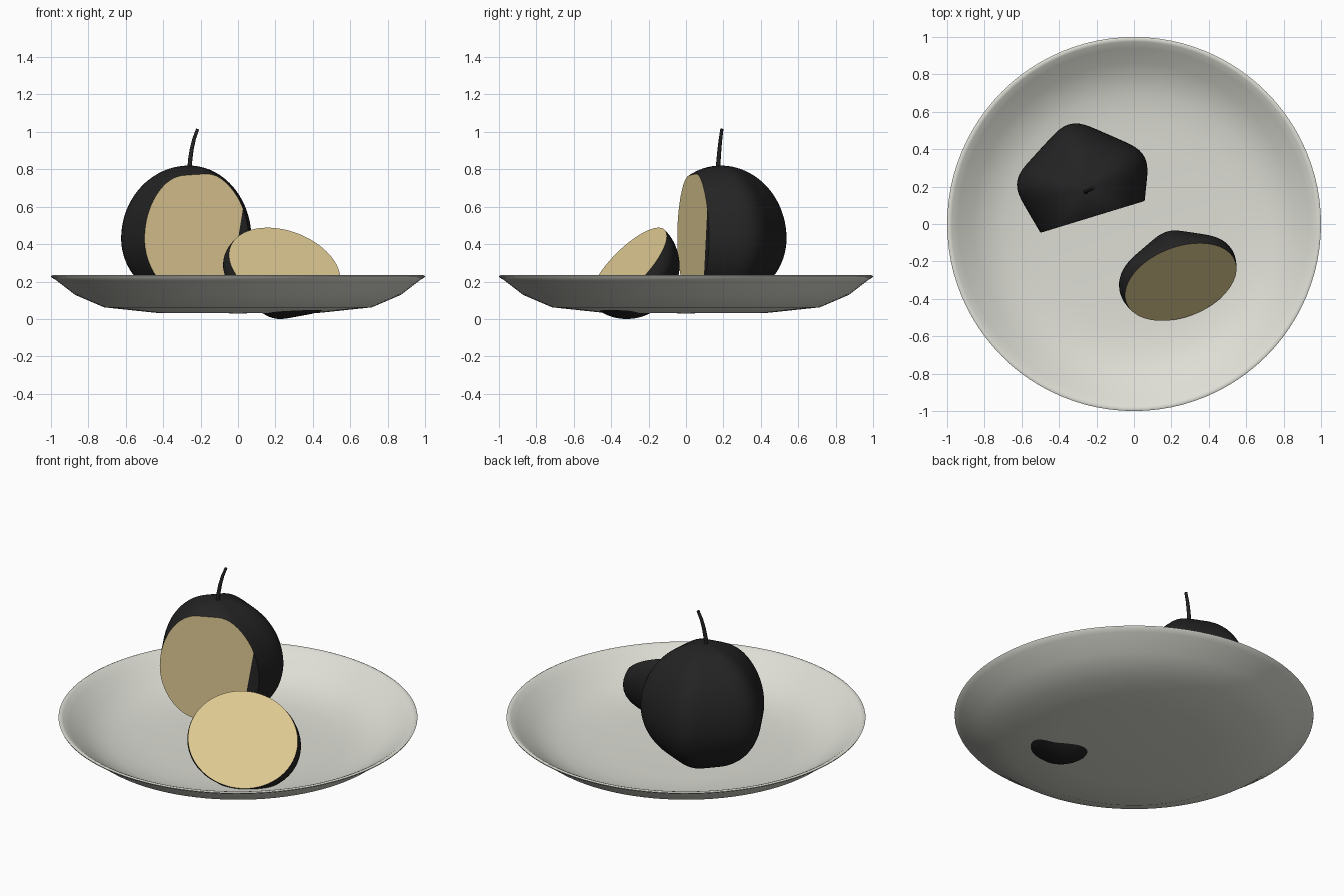
import bpy, bmesh, math
from mathutils import Vector, Matrix

if "Cube" in bpy.data.objects:
    bpy.data.objects.remove(bpy.data.objects["Cube"])


def material(name, rgb):
    m = bpy.data.materials.new(name)
    m.diffuse_color = (*rgb, 1.0)
    m.use_nodes = True
    m.node_tree.nodes["Principled BSDF"].inputs["Base Color"].default_value = m.diffuse_color
    return m


CERAMIC = material("pale_ceramic", (0.73, 0.73, 0.67))
SKIN = material("black_skin", (0.017, 0.017, 0.017))
FLESH = material("cream_flesh", (0.74, 0.59, 0.29))


def finish(bm, name, mats, angle=35):
    bmesh.ops.recalc_face_normals(bm, faces=bm.faces)
    me = bpy.data.meshes.new(name)
    bm.to_mesh(me)
    bm.free()
    for m in mats:
        me.materials.append(m)
    ob = bpy.data.objects.new(name, me)
    bpy.context.collection.objects.link(ob)
    bpy.ops.object.select_all(action='DESELECT')
    bpy.context.view_layer.objects.active = ob
    ob.select_set(True)
    bpy.ops.object.shade_smooth_by_angle(angle=math.radians(angle))
    return ob


def lobed_ball(sx, sy, top, bottom, lobe_deg):
    """Ball with five soft lobes around its upright axis."""
    bm = bmesh.new()
    bmesh.ops.create_uvsphere(bm, u_segments=80, v_segments=40, radius=1.0)
    for v in bm.verts:
        a = 5 * (math.atan2(v.co.y, v.co.x) - math.radians(lobe_deg))
        k = 1 + 0.059 * math.cos(a) + 0.006 * math.cos(2 * a)
        v.co.x *= sx * k
        v.co.y *= sy * k
        v.co.z *= top if v.co.z > 0 else bottom
    return bm


def slice_off(bm, point, normal):
    """Remove the side the normal points to and cap it with flesh."""
    res = bmesh.ops.bisect_plane(bm, geom=bm.verts[:] + bm.edges[:] + bm.faces[:],
                                 plane_co=point, plane_no=normal, clear_outer=True)
    rim = [e for e in res['geom_cut'] if isinstance(e, bmesh.types.BMEdge)]
    cap = bmesh.ops.edgeloop_fill(bm, edges=rim)['faces']
    for f in cap:
        f.material_index = 1
    return cap


# Plate: closed profile, underside first, then lip and inside
profile = [(0, 0.03), (0.44, 0.033), (0.715, 0.062), (0.87, 0.128), (0.97, 0.205),
           (0.997, 0.222), (1.0, 0.229), (0.99, 0.234), (0.975, 0.228), (0.94, 0.203),
           (0.86, 0.145), (0.79, 0.106), (0.7, 0.075), (0.58, 0.058), (0.44, 0.05), (0, 0.048)]
bm = bmesh.new()
pts = [bm.verts.new((r, 0, z)) for r, z in profile]
edges = [bm.edges.new(p) for p in zip(pts, pts[1:])]
bmesh.ops.spin(bm, geom=pts + edges, cent=(0, 0, 0), axis=(0, 0, 1),
               angle=2 * math.pi, steps=96, use_duplicate=False)
bmesh.ops.remove_doubles(bm, verts=bm.verts, dist=0.0005)
finish(bm, "plate", [CERAMIC], 60)

# Large fruit with a slice taken off its front
bm = lobed_ball(0.342, 0.336, 0.39, 0.34, 30)
bmesh.ops.translate(bm, verts=bm.verts, vec=(-0.262, 0.185, 0.43))
cap = slice_off(bm, (-0.51, -0.05, 0.4), (0.292, -0.956, 0))
# Strip of skin along the right of the cut
edge_co, edge_no = Vector((0.03, 0.115, 0.61)), Vector((0.987, 0, -0.16))
parts = {x for f in cap for x in (*f.verts, *f.edges, f)}
bmesh.ops.bisect_plane(bm, geom=list(parts), plane_co=edge_co, plane_no=edge_no)
for f in bm.faces:
    if f.material_index == 1 and (f.calc_center_median() - edge_co).dot(edge_no) > 0:
        f.material_index = 0
finish(bm, "large_fruit", [SKIN, FLESH])

# Half fruit leaning back, cut face towards the front
n = Vector((0.307, -0.683, 0.663)).normalized()
u = Vector((0.954, 0.234, -0.186))
u = (u - n * u.dot(n)).normalized()
v = n.cross(u)
bm = lobed_ball(0.315, 0.262, 0.28, 0.28, 90)
slice_off(bm, (0, 0, 0), (0, -1, 0))
frame = Matrix((u, -n, v)).transposed().to_4x4()
bmesh.ops.transform(bm, matrix=Matrix.Translation((0.25, -0.31, 0.283)) @ frame, verts=bm.verts)
low = min(p.co.z for p in bm.verts)
bmesh.ops.translate(bm, verts=bm.verts, vec=(0, 0, -low))
finish(bm, "half_fruit", [SKIN, FLESH])

# Stem: curved taper swept along a path
cu = bpy.data.curves.new("stem", 'CURVE')
cu.dimensions = '3D'
cu.bevel_depth = 0.012
cu.bevel_resolution = 2
cu.use_fill_caps = True
path = [(-0.258, 0.172, 0.80), (-0.256, 0.174, 0.85), (-0.247, 0.179, 0.91),
        (-0.234, 0.185, 0.965), (-0.216, 0.192, 1.015)]
sp = cu.splines.new('POLY')
sp.points.add(len(path) - 1)
for i, (p, c) in enumerate(zip(sp.points, path)):
    p.co = (*c, 1)
    p.radius = 1.05 - 0.09 * i
cu.materials.append(SKIN)
stem = bpy.data.objects.new("stem", cu)
bpy.context.collection.objects.link(stem)
bpy.ops.object.select_all(action='DESELECT')
bpy.context.view_layer.objects.active = stem
stem.select_set(True)
bpy.ops.object.convert(target='MESH')
bpy.ops.object.shade_smooth_by_angle(angle=math.radians(50))
